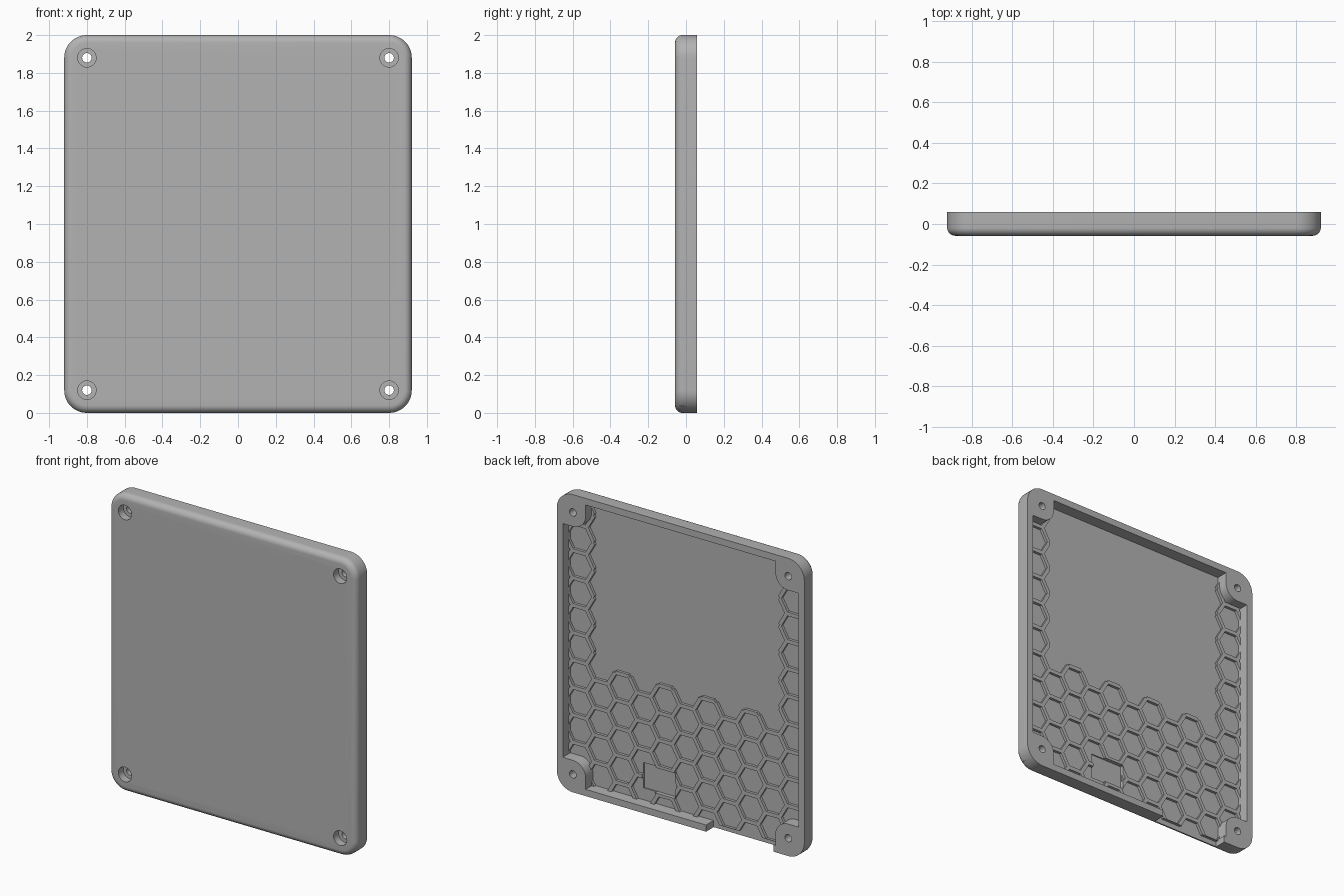
import bpy, bmesh, math
from mathutils import Vector

if "Cube" in bpy.data.objects:
    bpy.data.objects.remove(bpy.data.objects["Cube"])

HX, HZ = 0.8, 0.88            # screw hole offsets from the centre
RAD, WALL, FILLET = 0.12, 0.045, 0.04
FRONT, BACK, FLOOR, RIB_TOP = -0.058, 0.058, -0.022, -0.004
PITCH, RIB = 0.184, 0.026     # honeycomb spacing and rib width

grey = bpy.data.materials.new("grey_plastic")
grey.use_nodes = True
grey.diffuse_color = (0.45, 0.45, 0.45, 1)
grey.node_tree.nodes["Principled BSDF"].inputs["Base Color"].default_value = (0.45, 0.45, 0.45, 1)


def finish(name, bm):
    bmesh.ops.recalc_face_normals(bm, faces=bm.faces)
    mesh = bpy.data.meshes.new(name)
    bm.to_mesh(mesh)
    bm.free()
    mesh.materials.append(grey)
    ob = bpy.data.objects.new(name, mesh)
    bpy.context.collection.objects.link(ob)
    return ob


def loft(name, rings):
    """Join outlines, given as (points, y), into a closed solid."""
    bm = bmesh.new()
    loops = [[bm.verts.new((x, y, z)) for x, z in pts] for pts, y in rings]
    for a, b in zip(loops, loops[1:]):
        for i in range(len(a)):
            j = (i + 1) % len(a)
            bm.faces.new((a[i], a[j], b[j], b[i]))
    bm.faces.new(loops[0])
    bm.faces.new(loops[-1])
    return finish(name, bm)


def arc(cx, cz, r, start, end, n=12):
    angles = [math.radians(start + (end - start) * i / n) for i in range(n + 1)]
    return [(cx + r * math.cos(a), cz + r * math.sin(a)) for a in angles]


def four_corners(pts):
    """Mirror one corner path to all four corners of the plate."""
    out = []
    for sx, sz in ((1, 1), (-1, 1), (-1, -1), (1, -1)):
        side = [(sx * x, 1 + sz * z) for x, z in pts]
        out += side if sx * sz > 0 else side[::-1]
    return out


def box(name, x0, x1, z0, z1, y0, y1):
    pts = [(x0, z0), (x1, z0), (x1, z1), (x0, z1)]
    return loft(name, [(pts, y0), (pts, y1)])


def combine(target, tool, operation):
    mod = target.modifiers.new(operation.lower(), "BOOLEAN")
    mod.operation, mod.object, mod.solver = operation, tool, "EXACT"
    bpy.context.view_layer.objects.active = target
    bpy.ops.object.modifier_apply(modifier=mod.name)
    bpy.data.objects.remove(tool)


# Outer body with rounded front edge
rings = []
for i in range(9):
    a = math.pi / 2 * i / 8
    inset = FILLET * (1 - math.sin(a))
    rings.append((four_corners(arc(HX, HZ, RAD - inset, 0, 90)), FRONT + FILLET * (1 - math.cos(a))))
rings.append((four_corners(arc(HX, HZ, RAD, 0, 90)), BACK))
cover = loft("back_cover", rings)

# Hollow back, leaving a rounded screw boss in each corner
inner_x, inner_z, boss = HX + RAD - WALL, HZ + RAD - WALL, 0.095
path = [(inner_x, HZ - boss)] + arc(HX, HZ, boss, 270, 180) + [(HX - boss, inner_z)]
outline = four_corners(path)
combine(cover, loft("cavity", [(outline, FLOOR), (outline, 0.2)]), "DIFFERENCE")

# Cable gap in the bottom wall
combine(cover, box("gap", -0.69, -0.19, -0.1, 0.1, FLOOR, 0.2), "DIFFERENCE")

# Honeycomb ribs: down both sides and across the lower part
STEP = PITCH * math.sqrt(3) / 2


def centre(k, n):
    return Vector((k * STEP, 0.025 + PITCH * (n if k % 2 else n + 0.5)))


def used(c):
    return c.y < 0.8 or abs(c.x) > 4.5 * STEP


bm = bmesh.new()
outer_r = PITCH / math.sqrt(3)
inner_r = (PITCH - RIB) / math.sqrt(3)
for k in range(-6, 7):
    for n in range(-1, 12):
        c = centre(k, n)
        for s in range(6):
            mid = math.radians(60 * s + 30)
            other = c + PITCH * Vector((math.cos(mid), math.sin(mid)))
            if not (used(c) or used(other)):
                continue
            quad = []
            for r, turn in ((inner_r, s), (outer_r, s), (outer_r, s + 1), (inner_r, s + 1)):
                a = math.radians(60 * turn)
                quad.append(bm.verts.new((c.x + r * math.cos(a), FLOOR - 0.01, c.y + r * math.sin(a))))
            bm.faces.new(quad)
bmesh.ops.remove_doubles(bm, verts=bm.verts, dist=0.0005)
limits = (((inner_x + 0.01, 0, 0), (1, 0, 0)), ((-inner_x - 0.01, 0, 0), (-1, 0, 0)),
          ((0, 0, 1 + inner_z + 0.01), (0, 0, 1)), ((0, 0, WALL - 0.01), (0, 0, -1)))
for point, normal in limits:
    bmesh.ops.bisect_plane(bm, geom=bm.verts[:] + bm.edges[:] + bm.faces[:],
                           plane_co=point, plane_no=normal, clear_outer=True)
raised = bmesh.ops.extrude_face_region(bm, geom=bm.faces[:], use_keep_orig=True)["geom"]
bmesh.ops.translate(bm, vec=(0, RIB_TOP - FLOOR + 0.01, 0),
                    verts=[g for g in raised if isinstance(g, bmesh.types.BMVert)])
combine(cover, finish("honeycomb_ribs", bm), "UNION")

# Shallow rectangular pocket among the ribs
combine(cover, box("pocket", 0.085, 0.33, 0.125, 0.295, FLOOR - 0.008, BACK), "DIFFERENCE")

# Screw holes with counterbores on the front
for sx in (1, -1):
    for sz in (1, -1):
        for r, end in ((0.025, 0.2), (0.049, -0.005)):
            circle = arc(sx * HX, 1 + sz * HZ, r, 0, 360, 32)[:-1]
            combine(cover, loft("drill", [(circle, -0.2), (circle, end)]), "DIFFERENCE")

bpy.ops.object.select_all(action="DESELECT")
cover.select_set(True)
bpy.context.view_layer.objects.active = cover
bpy.ops.object.shade_smooth_by_angle(angle=math.radians(30))
